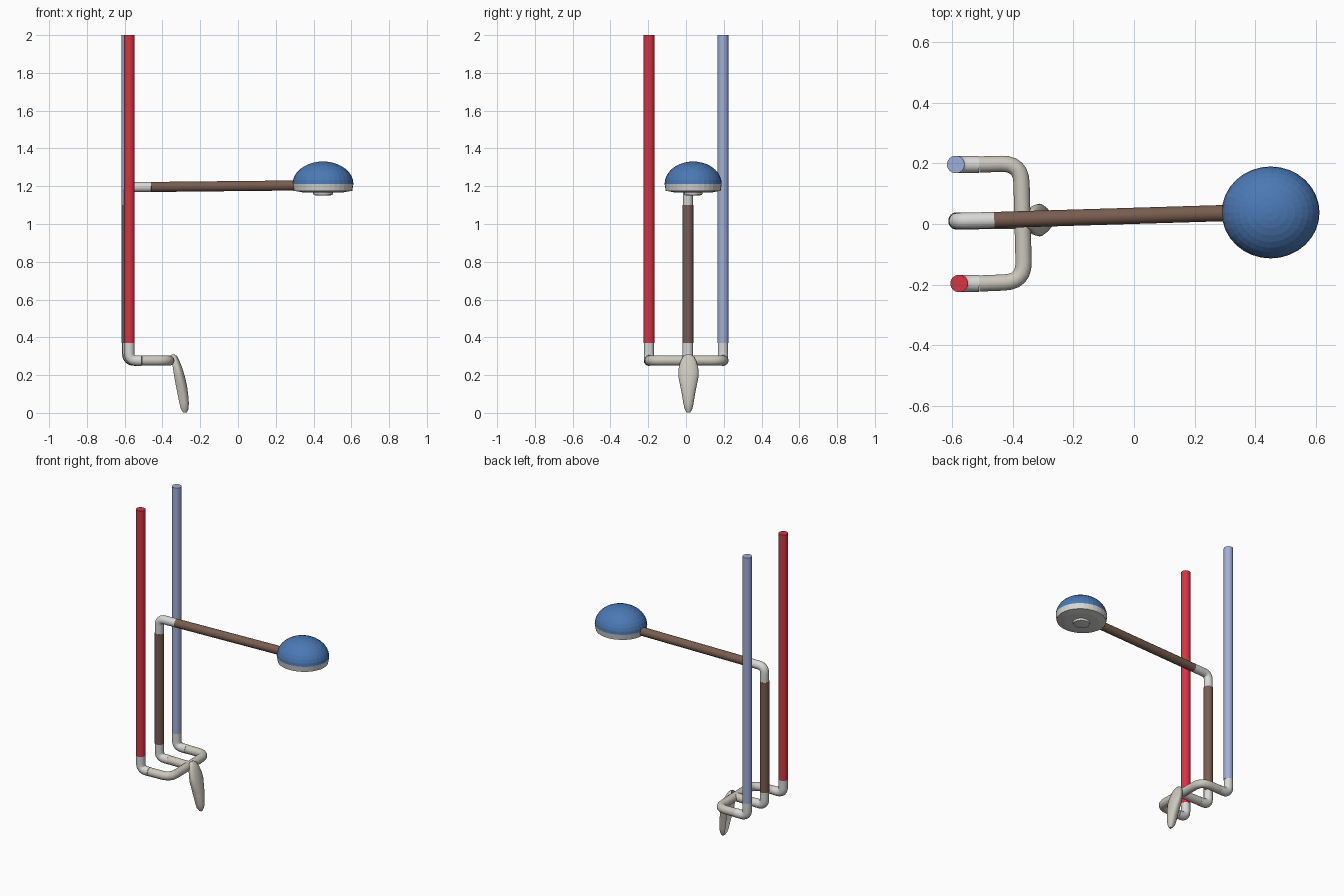
import bpy, bmesh, math
from mathutils import Vector

if "Cube" in bpy.data.objects:
    bpy.data.objects.remove(bpy.data.objects["Cube"])


def mat(name, rgb):
    m = bpy.data.materials.new(name)
    m.diffuse_color = (*rgb, 1)
    m.use_nodes = True
    m.node_tree.nodes["Principled BSDF"].inputs["Base Color"].default_value = m.diffuse_color
    return m


RED = mat("red", (0.68, 0.035, 0.055))
PALE = mat("pale_blue", (0.35, 0.43, 0.70))
BROWN = mat("brown", (0.19, 0.11, 0.08))
BLUE = mat("dome_blue", (0.07, 0.19, 0.46))
WHITE = mat("white", (0.68, 0.68, 0.67))
BEIGE = mat("beige", (0.60, 0.57, 0.50))


def finish(bm, name, mats, smooth=True):
    bmesh.ops.recalc_face_normals(bm, faces=bm.faces)
    me = bpy.data.meshes.new(name)
    bm.to_mesh(me)
    bm.free()
    for m in mats:
        me.materials.append(m)
    ob = bpy.data.objects.new(name, me)
    bpy.context.collection.objects.link(ob)
    if smooth:
        bpy.ops.object.select_all(action='DESELECT')
        bpy.context.view_layer.objects.active = ob
        ob.select_set(True)
        bpy.ops.object.shade_smooth_by_angle(angle=math.radians(40))
    return ob


def loft(bm, rings):
    """Skin closed rings of points and cap both ends."""
    vs = [[bm.verts.new(p) for p in r] for r in rings]
    n = len(vs[0])
    for a, b in zip(vs, vs[1:]):
        for i in range(n):
            bm.faces.new((a[i], a[(i + 1) % n], b[(i + 1) % n], b[i]))
    bm.faces.new(vs[0])
    bm.faces.new(vs[-1])


def tube(name, pts, m, r=0.028, bend=0.04, n=20):
    """Round pipe through points, with rounded corners."""
    pts = [Vector(p) for p in pts]
    path = [pts[0]]
    for a, b, c in zip(pts, pts[1:], pts[2:]):
        p, q = b + (a - b).normalized() * bend, b + (c - b).normalized() * bend
        for k in range(7):
            t = k / 6
            path.append(p * (1 - t) ** 2 + b * 2 * t * (1 - t) + q * t * t)
    path.append(pts[-1])
    rings, d0, u = [], None, None
    for i, p in enumerate(path):
        d = (path[min(i + 1, len(path) - 1)] - path[max(i - 1, 0)]).normalized()
        u = d.orthogonal().normalized() if u is None else d0.rotation_difference(d) @ u
        v = d.cross(u)
        d0 = d
        rings.append([p + r * (u * math.cos(2 * math.pi * k / n) + v * math.sin(2 * math.pi * k / n))
                      for k in range(n)])
    bm = bmesh.new()
    loft(bm, rings)
    return finish(bm, name, [m])


# supply pipes and riser, each with an elbow at the bottom
Z = 0.277
HOT, COLD, MID = (-0.576, -0.196), (-0.587, 0.196), (-0.583, 0.01)
for name, (x, y), top, m in (("hot_pipe", HOT, 2.0, RED),
                             ("cold_pipe", COLD, 2.0, PALE),
                             ("riser_pipe", MID, 1.10, BROWN)):
    tube(name, [(x, y, 0.37), (x, y, top)], m, 0.029)
    tube(name + "_elbow", [(x, y, 0.37), (x, y, Z), (-0.51, y, Z)], WHITE, 0.028)

# U-shaped mixing pipe and the centre run joining it
tube("mixing_pipe", [(-0.51, COLD[1], Z), (-0.372, 0.2, Z), (-0.367, 0.0, Z),
                     (-0.362, -0.19, Z), (-0.51, HOT[1], Z)], BEIGE, 0.027, 0.065)
tube("centre_run", [(-0.51, MID[1], Z), (-0.365, MID[1], Z)], BEIGE, 0.027)

# shower arm
tube("arm_elbow", [(MID[0], MID[1], 1.10), (MID[0], MID[1], 1.195),
                   (-0.46, 0.013, 1.196)], WHITE, 0.027)
tube("shower_arm", [(-0.46, 0.013, 1.196), (0.40, 0.039, 1.205)], BROWN, 0.027)

# shower head: profile spun about the vertical, dome coloured by height
prof = [(0.022, 1.150), (0.05, 1.153), (0.053, 1.166), (0.11, 1.168), (0.155, 1.176), (0.161, 1.212)]
prof += [(0.161 * math.cos(a), 1.212 + 0.119 * math.sin(a))
         for a in (math.radians(d) for d in (10, 20, 30, 40, 50, 60, 70, 80, 88))]
bm = bmesh.new()
N = 32
loft(bm, [[(0.45 + r * math.cos(2 * math.pi * k / N),
            0.038 + r * 0.94 * math.sin(2 * math.pi * k / N), z) for k in range(N)]
          for r, z in prof])
for f in bm.faces:
    f.material_index = 1 if f.calc_center_median().z > 1.213 else 0
finish(bm, "shower_head", [WHITE, BLUE], smooth=False)

# leaf-shaped lever with a grooved back: height, back x, front x, half width
sections = [(0.310, -0.352, -0.335, 0.014), (0.298, -0.355, -0.322, 0.030),
            (0.270, -0.350, -0.308, 0.043), (0.235, -0.344, -0.294, 0.052),
            (0.195, -0.338, -0.282, 0.054), (0.150, -0.330, -0.271, 0.045),
            (0.100, -0.320, -0.264, 0.035), (0.050, -0.310, -0.260, 0.027),
            (0.020, -0.302, -0.263, 0.020), (0.001, -0.290, -0.272, 0.009)]
rings = []
for z, x0, x1, w in sections:
    cx, hx, ring = (x0 + x1) / 2, (x1 - x0) / 2, []
    for k in range(24):
        a = 2 * math.pi * k / 24
        c = math.cos(a)
        if c < 0:
            c = -math.sin(2 * a) ** 2
        ring.append((cx + hx * c, 0.013 + w * math.sin(a), z))
    rings.append(ring)
bm = bmesh.new()
loft(bm, rings)
finish(bm, "lever", [BEIGE])
